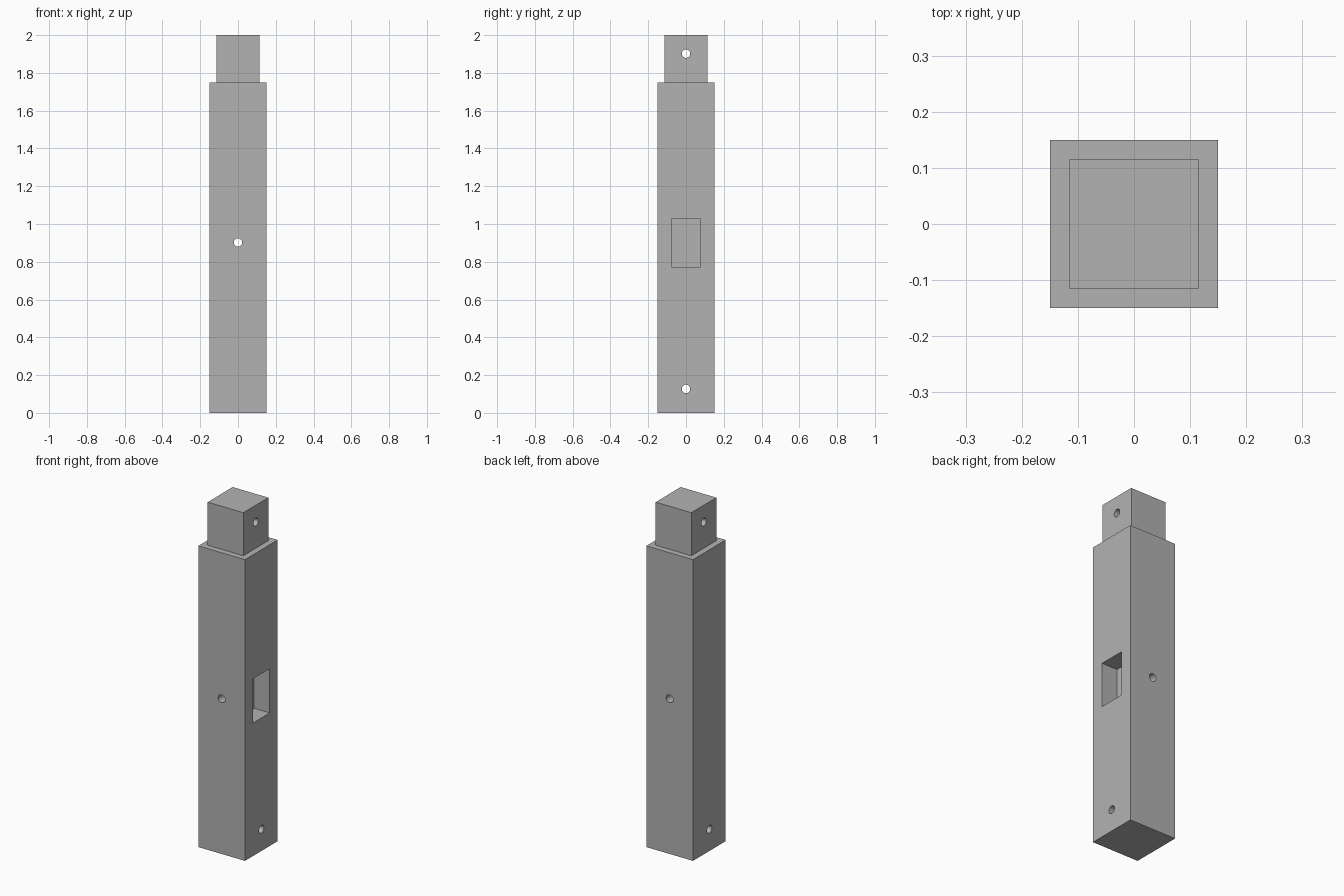
import bpy
import bmesh
import math
from mathutils import Matrix

cube = bpy.data.objects.get("Cube")
if cube:
    bpy.data.objects.remove(cube, do_unlink=True)

grey = bpy.data.materials.new("plain grey")
grey.use_nodes = True
grey.diffuse_color = (0.448, 0.448, 0.448, 1)
grey.node_tree.nodes["Principled BSDF"].inputs["Base Color"].default_value = grey.diffuse_color


def add_object(name, bm):
    mesh = bpy.data.meshes.new(name)
    bm.to_mesh(mesh)
    bm.free()
    mesh.materials.append(grey)
    obj = bpy.data.objects.new(name, mesh)
    bpy.context.collection.objects.link(obj)
    return obj


def box(name, low, high):
    bm = bmesh.new()
    size = [h - l for l, h in zip(low, high)]
    mid = [(l + h) / 2 for l, h in zip(low, high)]
    bmesh.ops.create_cube(bm, size=1, matrix=Matrix.Translation(mid) @ Matrix.Diagonal((*size, 1)))
    return add_object(name, bm)


def peg_cutter(name, axis, z):
    bm = bmesh.new()
    turn = Matrix.Rotation(math.pi / 2, 4, "Y" if axis == "X" else "X")
    bmesh.ops.create_cone(bm, cap_ends=True, segments=32, radius1=0.0225, radius2=0.0225,
                          depth=0.5, matrix=Matrix.Translation((0, 0, z)) @ turn)
    return add_object(name, bm)


def cut(obj, cutter):
    cutter.hide_render = True
    cutter.hide_set(True)
    cutter.display_type = "WIRE"
    mod = obj.modifiers.new(cutter.name, "BOOLEAN")
    mod.operation = "DIFFERENCE"
    mod.solver = "EXACT"
    mod.object = cutter
    bpy.context.view_layer.objects.active = obj
    bpy.ops.object.modifier_apply(modifier=mod.name)
    bpy.data.objects.remove(cutter, do_unlink=True)


# Square post with a narrower tenon drawn up from its top
post = box("post", (-0.15, -0.15, 0), (0.15, 0.15, 1.75))
bm = bmesh.new()
bm.from_mesh(post.data)
top = max(bm.faces, key=lambda f: f.calc_center_median().z)
bmesh.ops.inset_region(bm, faces=[top], thickness=0.05)
tenon = bmesh.ops.extrude_discrete_faces(bm, faces=[top])["faces"][0]
bmesh.ops.translate(bm, verts=tenon.verts, vec=(0, 0, 0.25))
bm.to_mesh(post.data)
bm.free()

# Blind mortise in the +x side
cut(post, box("mortise_cutter", (0.05, -0.077, 0.773), (0.25, 0.077, 1.03)))

# Peg holes running right through
for name, axis, z in (("tenon_peg", "X", 1.902), ("middle_peg", "Y", 0.902), ("foot_peg", "X", 0.127)):
    cut(post, peg_cutter(name + "_cutter", axis, z))

# Smooth hole walls, crisp edges
bpy.ops.object.select_all(action="DESELECT")
post.select_set(True)
bpy.context.view_layer.objects.active = post
bpy.ops.object.shade_smooth_by_angle(angle=math.radians(30))
